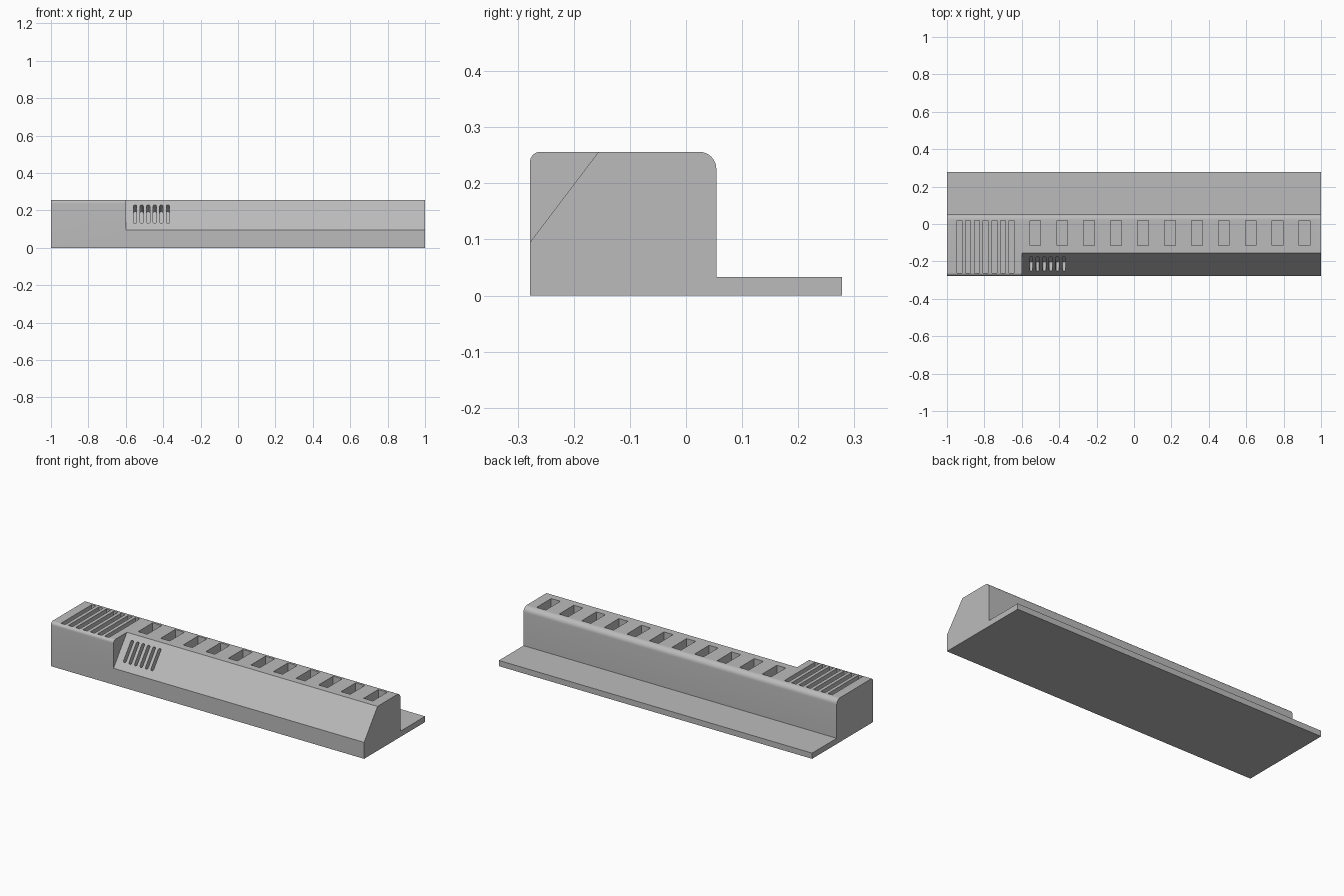
import bpy, bmesh, math
from mathutils import Vector, Matrix

cube = bpy.data.objects.get("Cube")
if cube:
    bpy.data.objects.remove(cube, do_unlink=True)

grey = bpy.data.materials.new("mid grey")
grey.use_nodes = True
COLOUR = (0.5, 0.5, 0.5, 1)
grey.diffuse_color = COLOUR
grey.node_tree.nodes["Principled BSDF"].inputs["Base Color"].default_value = COLOUR


def prism(bm, points, offset):
    """Close a solid between a planar outline and its copy moved by offset."""
    base = [bm.verts.new(p) for p in points]
    end = [bm.verts.new(Vector(p) + Vector(offset)) for p in points]
    bm.faces.new(base)
    bm.faces.new(end[::-1])
    for i in range(len(base)):
        j = (i + 1) % len(base)
        bm.faces.new((base[j], base[i], end[i], end[j]))


def box(bm, x0, x1, y0, y1, z0, z1):
    prism(bm, [(x0, y0, z0), (x1, y0, z0), (x1, y1, z0), (x0, y1, z0)], (0, 0, z1 - z0))


def arc(cy, cz, r, start, end, steps=8):
    angles = [math.radians(start + (end - start) * i / steps) for i in range(steps + 1)]
    return [(cy + r * math.cos(a), cz + r * math.sin(a)) for a in angles]


def finish(bm, name):
    bmesh.ops.recalc_face_normals(bm, faces=bm.faces)
    mesh = bpy.data.meshes.new(name)
    bm.to_mesh(mesh)
    bm.free()
    mesh.materials.append(grey)
    obj = bpy.data.objects.new(name, mesh)
    bpy.context.collection.objects.link(obj)
    return obj


def cut(target, cutter):
    cutter.hide_render = True
    mod = target.modifiers.new("cut", 'BOOLEAN')
    mod.operation, mod.solver, mod.object = 'DIFFERENCE', 'EXACT', cutter
    bpy.context.view_layer.objects.active = target
    bpy.ops.object.modifier_apply(modifier=mod.name)
    bpy.data.objects.remove(cutter, do_unlink=True)


FRONT, BACK, WALL, TOP, LIP = -0.278, 0.278, 0.054, 0.256, 0.033
STEP = -0.6

# Body with rounded top edges and a thin rear flange
outline = [(FRONT, 0), (BACK, 0), (BACK, LIP), (WALL, LIP)]
outline += arc(WALL - 0.03, TOP - 0.03, 0.03, 0, 90)
outline += arc(FRONT + 0.018, TOP - 0.018, 0.018, 90, 180)
bm = bmesh.new()
prism(bm, [(-1, y, z) for y, z in outline], (2, 0, 0))
body = finish(bm, "holder_body")

# Sloped front panel, right of the step
low, high = Vector((STEP, FRONT, 0.095)), Vector((STEP, -0.156, TOP))
up = (high - low).normalized()
bm = bmesh.new()
prism(bm, [low - up * 0.1, high + up * 0.1, (STEP, -0.5, 0.4), (STEP, -0.5, 0)], (2, 0, 0))
cut(body, finish(bm, "slope_cutter"))

# Row of rectangular pockets and the bank of long slots in the top
bm = bmesh.new()
for i in range(11):
    x = -0.528 + 0.144 * i
    box(bm, x - 0.029, x + 0.029, -0.115, 0.018, 0.06, 0.4)
for i in range(7):
    x = -0.933 + 0.0465 * i
    box(bm, x - 0.0135, x + 0.0135, -0.262, 0.018, 0.06, 0.4)
cut(body, finish(bm, "top_cutter"))

# Round-ended slots sunk square into the slope
inward = Vector((0, up.z, -up.y))
middle = (low + high) / 2 + up * 0.006
half, radius = 0.054, 0.0085
stadium = arc(0, half, radius, 0, 180) + arc(0, -half, radius, 180, 360)
bm = bmesh.new()
for i in range(6):
    centre = Vector((-0.55 + 0.035 * i, middle.y, middle.z)) - inward * 0.03
    prism(bm, [centre + Vector((a, 0, 0)) + up * b for a, b in stadium], inward * 0.09)
cut(body, finish(bm, "slope_slot_cutter"))

# Smooth fillets, crisp edges
bpy.ops.object.select_all(action='DESELECT')
body.select_set(True)
bpy.context.view_layer.objects.active = body
bpy.ops.object.shade_smooth_by_angle(angle=math.radians(30))
